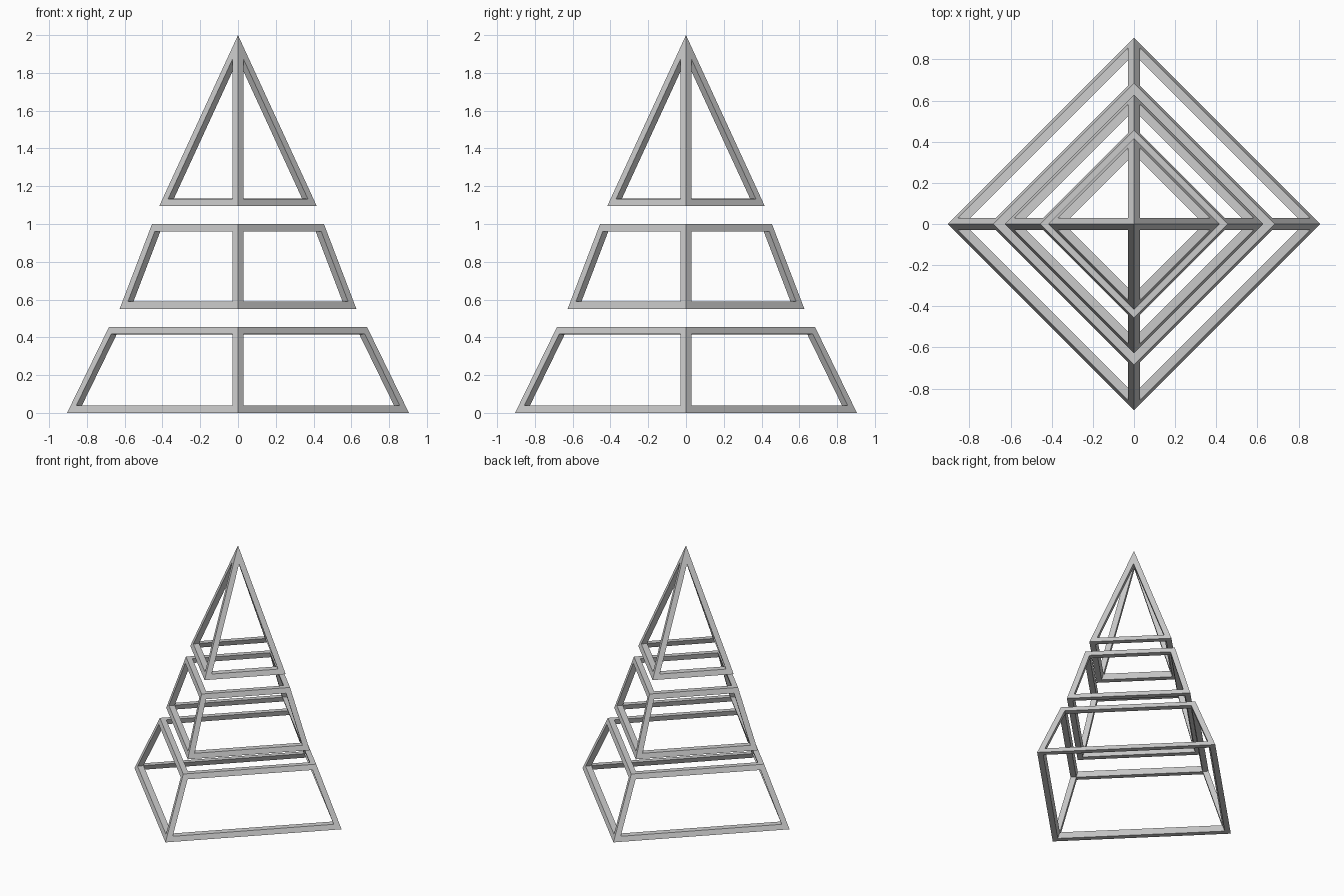
import bpy
import bmesh
from math import cos, sin, pi
from mathutils import Matrix, Vector

if "Cube" in bpy.data.objects:
    bpy.data.objects.remove(bpy.data.objects["Cube"])

BAR = 0.04  # bar width and depth


def ring(radius, z):
    return [Vector((radius * cos(i * pi / 2), radius * sin(i * pi / 2), z)) for i in range(4)]


def frame(name, z0, r0, z1, r1):
    # Solid four-sided outline: pyramid when r1 is zero, otherwise a frustum
    pts = ring(r0, z0)
    faces = [(3, 2, 1, 0)]
    if r1 > 0:
        pts += ring(r1, z1)
        faces += [(i, (i + 1) % 4, 4 + (i + 1) % 4, 4 + i) for i in range(4)]
        faces.append((4, 5, 6, 7))
    else:
        pts.append(Vector((0, 0, z1)))
        faces += [(i, (i + 1) % 4, 4) for i in range(4)]

    normals = [(pts[f[1]] - pts[f[0]]).cross(pts[f[2]] - pts[f[0]]).normalized() for f in faces]
    bm = bmesh.new()
    outer = [bm.verts.new(p) for p in pts]

    # Inner corners: intersection of the neighbouring planes moved inward
    inner = []
    for i, p in enumerate(pts):
        near = [n for n, f in zip(normals, faces) if i in f][:3]
        inner.append(bm.verts.new(p + Matrix(near).inverted() @ Vector((-BAR, -BAR, -BAR))))

    # Each face becomes a flat border plus an inward-facing rim
    for f in faces:
        n = len(f)
        inset = []
        for k in range(n):
            p = pts[f[k]]
            a = (pts[f[k - 1]] - p).normalized()
            b = (pts[f[(k + 1) % n]] - p).normalized()
            inset.append(bm.verts.new(p + (a + b) * BAR / a.cross(b).length))
        for k in range(n):
            m = (k + 1) % n
            bm.faces.new((outer[f[k]], outer[f[m]], inset[m], inset[k]))
            bm.faces.new((inset[k], inset[m], inner[f[m]], inner[f[k]]))

    mesh = bpy.data.meshes.new(name)
    bm.to_mesh(mesh)
    bm.free()
    obj = bpy.data.objects.new(name, mesh)
    bpy.context.collection.objects.link(obj)


# Three stacked tiers with gaps between them
frame("bottom_frame", 0.0, 0.905, 0.455, 0.683)
frame("middle_frame", 0.55, 0.627, 1.0, 0.455)
frame("top_frame", 1.095, 0.417, 2.0, 0.0)
